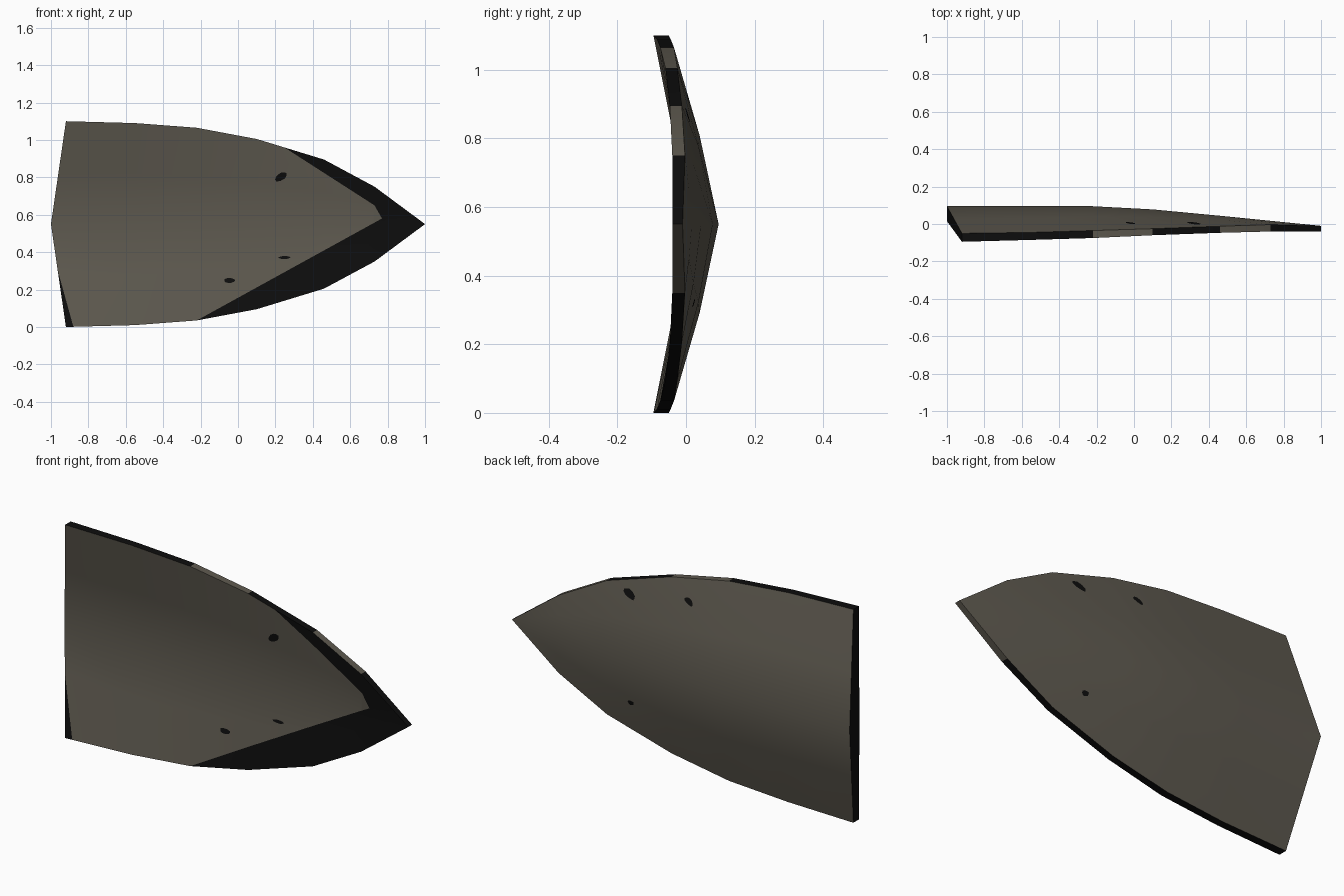
import bpy, bmesh, math, random
from mathutils import Vector
from mathutils.bvhtree import BVHTree

random.seed(4)
if "Cube" in bpy.data.objects:
    bpy.data.objects.remove(bpy.data.objects["Cube"])


def material(name, color):
    m = bpy.data.materials.new(name)
    m.use_nodes = True
    m.diffuse_color = (*color, 1)
    m.node_tree.nodes["Principled BSDF"].inputs["Base Color"].default_value = (*color, 1)
    return m


MATS = [material("olive grey", (0.112, 0.101, 0.079)),
        material("black", (0.004, 0.004, 0.004))]
GREY, BLACK, INNER = 0, 1, 2
MID = 0.55

# Stations: x, half height, rim front y, rim back y, centre front y, centre back y, bulge
STATIONS = [
    (-0.92, 0.55, -0.095, -0.05, 0.015, 0.095, 0),
    (-0.55, 0.54, -0.085, -0.045, 0.018, 0.095, 0.005),
    (-0.22, 0.515, -0.075, -0.035, 0.014, 0.095, 0.01),
    (0.10, 0.455, -0.06, -0.025, 0.005, 0.078, 0.01),
    (0.46, 0.345, -0.047, -0.012, -0.01, 0.044, 0.006),
    (0.73, 0.20, -0.04, -0.003, -0.025, 0.017, 0.002),
    (1.00, 0.0, -0.04, -0.01, -0.04, -0.01, 0),
]
ACROSS = [-1, -0.5, 0, 0.5, 1]


def finish(bm, name):
    mesh = bpy.data.meshes.new(name)
    bm.to_mesh(mesh)
    ob = bpy.data.objects.new(name, mesh)
    for m in MATS:
        mesh.materials.append(m)
    bpy.context.collection.objects.link(ob)
    return ob


# Curved plate: an inner sheet, an outer sheet and the rim between them
bm = bmesh.new()
front, back = [], []
for i, (x, h, rim_f, rim_b, mid_f, mid_b, bulge) in enumerate(STATIONS):
    rows = ([], [])
    for t in ACROSS:
        w = 1 - abs(t)
        px = x - 0.08 * w if i == 0 else x
        arch = 4 * bulge * w * (1 - w)
        for row, rim, mid in ((rows[0], rim_f, mid_f), (rows[1], rim_b, mid_b)):
            y = rim + (mid - rim) * w + (arch if row is rows[1] else 0)
            row.append(bm.verts.new((px, y, MID + t * h)))
    front.append(rows[0])
    back.append(rows[1])


def face(verts, mat):
    bm.faces.new(verts).material_index = mat


last = len(ACROSS) - 1
for i in range(len(STATIONS) - 1):
    for j in range(last):
        for sheet, mat in ((front, INNER), (back, GREY)):
            a, b = sheet[i], sheet[i + 1]
            face((a[j], b[j], b[j + 1], a[j + 1]), mat)
    # rim, worn down to grey on some segments
    for j, worn in ((0, (5,)), (last, (2, 4))):
        face((front[i][j], front[i + 1][j], back[i + 1][j], back[i][j]),
             GREY if i in worn else BLACK)
for j in range(last):
    face((front[0][j], front[0][j + 1], back[0][j + 1], back[0][j]), BLACK)
bmesh.ops.remove_doubles(bm, verts=bm.verts, dist=0.0005)
bmesh.ops.recalc_face_normals(bm, faces=bm.faces)

# Cut the inner sheet along the border of the black tip and the black corner
BORDER = [((-0.22, 0.035), (0.77, 0.58)), ((0.77, 0.58), (0.73, 0.65)),
          ((0.73, 0.65), (0.24, 0.965)), ((-0.985, 0.38), (-0.88, 0.0))]
cuts = []
for (x1, z1), (x2, z2) in BORDER:
    co = Vector((x1, 0, z1))
    no = Vector((z2 - z1, 0, x1 - x2)).normalized()
    cuts.append((co, no))
    faces = [f for f in bm.faces if f.material_index == INNER]
    edges = {e for f in faces for e in f.edges}
    verts = {v for f in faces for v in f.verts}
    bmesh.ops.bisect_plane(bm, geom=faces + list(edges) + list(verts),
                           dist=0.0001, plane_co=co, plane_no=no)
centre = Vector((-0.3, 0, MID))
for f in bm.faces:
    if f.material_index == INNER:
        c = f.calc_center_median()
        outside = any((c - co).dot(no) * (centre - co).dot(no) < 0 for co, no in cuts)
        f.material_index = BLACK if outside else GREY

tree = BVHTree.FromBMesh(bm)
plate = finish(bm, "curved_plate")
bm.free()
bpy.ops.object.select_all(action='DESELECT')
plate.select_set(True)
bpy.context.view_layer.objects.active = plate
bpy.ops.object.shade_smooth_by_angle(angle=math.radians(30))


# Small black chips lying on the surfaces: x, z, half width, half height, tilt
def chip(name, side, x, z, rx, rz, tilt):
    bm = bmesh.new()
    ring = []
    for k in range(10):
        a = math.tau * k / 10
        r = random.uniform(0.8, 1.1)
        u, v = rx * r * math.cos(a), rz * r * math.sin(a)
        px = x + u * math.cos(tilt) - v * math.sin(tilt)
        pz = z + u * math.sin(tilt) + v * math.cos(tilt)
        hit = tree.ray_cast(Vector((px, side, pz)), Vector((0, -side, 0)))[0]
        if hit:
            ring.append(bm.verts.new(hit + Vector((0, side * 0.003, 0))))
    f = bm.faces.new(ring)
    f.material_index = BLACK
    f.normal_update()
    if f.normal.y * side < 0:
        f.normal_flip()
    finish(bm, name)
    bm.free()


chip("inner_chip_top", -1, 0.23, 0.805, 0.04, 0.02, 0.5)
chip("inner_chip_middle", -1, 0.25, 0.372, 0.033, 0.009, 0)
chip("inner_chip_bottom", -1, -0.045, 0.248, 0.032, 0.013, 0)
chip("outer_chip_top", 1, 0.32, 0.87, 0.04, 0.018, 0.4)
chip("outer_chip_rear", 1, -0.02, 0.92, 0.03, 0.016, 0.4)
chip("outer_chip_bottom", 1, 0.30, 0.32, 0.02, 0.014, 0)
